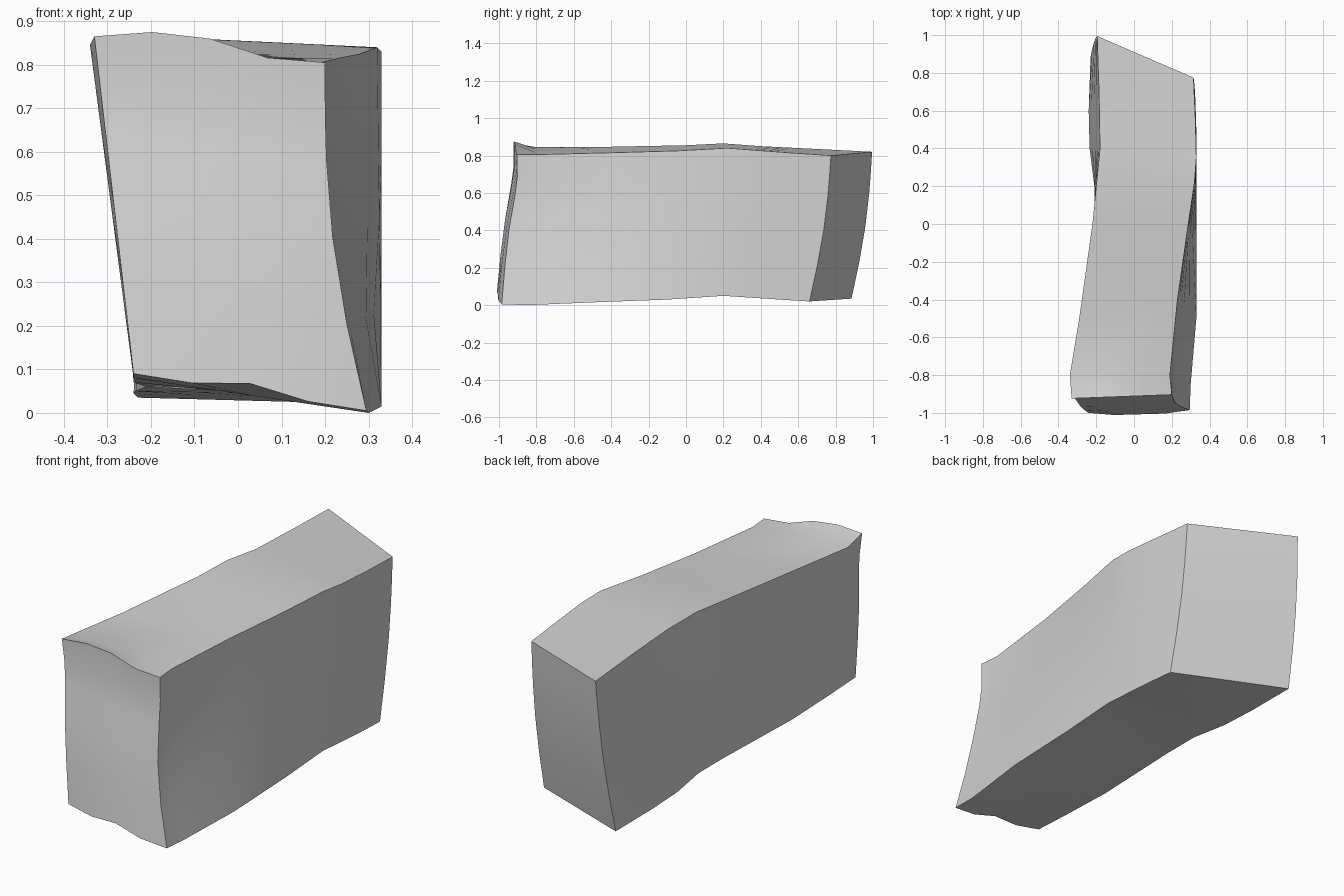
import bpy, bmesh, math
from mathutils import Vector

cube = bpy.data.objects.get("Cube")
if cube:
    bpy.data.objects.remove(cube, do_unlink=True)

# Four long edges of the warped block, front to back
top_left = [(-.33, -.94, .865), (-.34, -.8, .845), (-.29, -.5, .845), (-.22, 0, .855),
            (-.2, .2, .865), (-.18, .4, .85), (-.185, .7, .835), (-.195, .995, .82)]
top_right = [(.2, -.92, .805), (.19, -.8, .805), (.23, -.4, .815), (.28, -.05, .825),
             (.32, .22, .84), (.33, .35, .83), (.325, .55, .815), (.315, .775, .8)]
low_left = [(-.24, -1, .09), (-.24, -.8, .08), (-.24, -.5, .07), (-.21, 0, .06),
            (-.21, .2, .06), (-.235, .4, .05), (-.24, .6, .045), (-.23, .885, .035)]
low_right = [(.295, -.985, .005), (.3, -.85, 0), (.33, -.5, .015), (.33, -.1, .03),
             (.33, .2, .05), (.33, .35, .04), (.33, .5, .03), (.325, .66, .02)]

COLS = [0, .25, .5, .75, 1]
ROWS = [0, .25, .5, .72, .85, 1]
LAST = len(top_left) - 1


def surface_point(i, u, v):
    """Blend the four edges, then add the dents and bulges of the end faces."""
    tl, tr, bl, br = (Vector(e[i]) for e in (top_left, top_right, low_left, low_right))
    p = bl.lerp(br, u).lerp(tl.lerp(tr, u), v)
    front = max(0, 1 - i / 4)
    waist = math.sin(math.pi * v)
    p.x -= .03 * waist * u * front
    if i == 0:
        # shallow fold across the upper front
        p.y += .03 * max(0, 1 - abs(v - .82) / .4)
        if 0 < u < 1:
            p.y -= .015 * (1 - v)
    if i == LAST:
        p.y += .02 * waist
    # raised lip at the front left corner
    if v == 1 and i == 0 and 0 < u < 1:
        p.z += .025 if u < .6 else -.004
    if v == 0 and i == 0 and u == .5:
        p.z += .02
    return p


# Closed skin: a grid of points on the six sides
bm = bmesh.new()
verts = {}


def vert(i, a, b):
    if (i, a, b) not in verts:
        verts[i, a, b] = bm.verts.new(surface_point(i, COLS[a], ROWS[b]))
    return verts[i, a, b]


nc, nr = len(COLS) - 1, len(ROWS) - 1
for a in range(nc):
    for b in range(nr):
        for i in (0, LAST):
            bm.faces.new([vert(i, a, b), vert(i, a + 1, b),
                          vert(i, a + 1, b + 1), vert(i, a, b + 1)])
for i in range(LAST):
    for a in range(nc):
        for b in (0, nr):
            bm.faces.new([vert(i, a, b), vert(i, a + 1, b),
                          vert(i + 1, a + 1, b), vert(i + 1, a, b)])
    for b in range(nr):
        for a in (0, nc):
            bm.faces.new([vert(i, a, b), vert(i, a, b + 1),
                          vert(i + 1, a, b + 1), vert(i + 1, a, b)])
bmesh.ops.recalc_face_normals(bm, faces=bm.faces)
mesh = bpy.data.meshes.new("warped_block")
bm.to_mesh(mesh)
bm.free()

block = bpy.data.objects.new("warped_block", mesh)
bpy.context.collection.objects.link(block)

# Plain grey material
grey = bpy.data.materials.new("light_grey")
grey.use_nodes = True
colour = (.65, .65, .65, 1)
grey.diffuse_color = colour
grey.node_tree.nodes["Principled BSDF"].inputs["Base Color"].default_value = colour
mesh.materials.append(grey)

# Smooth sides with crisp corners
bpy.ops.object.select_all(action='DESELECT')
block.select_set(True)
bpy.context.view_layer.objects.active = block
bpy.ops.object.shade_smooth_by_angle(angle=math.radians(35))
